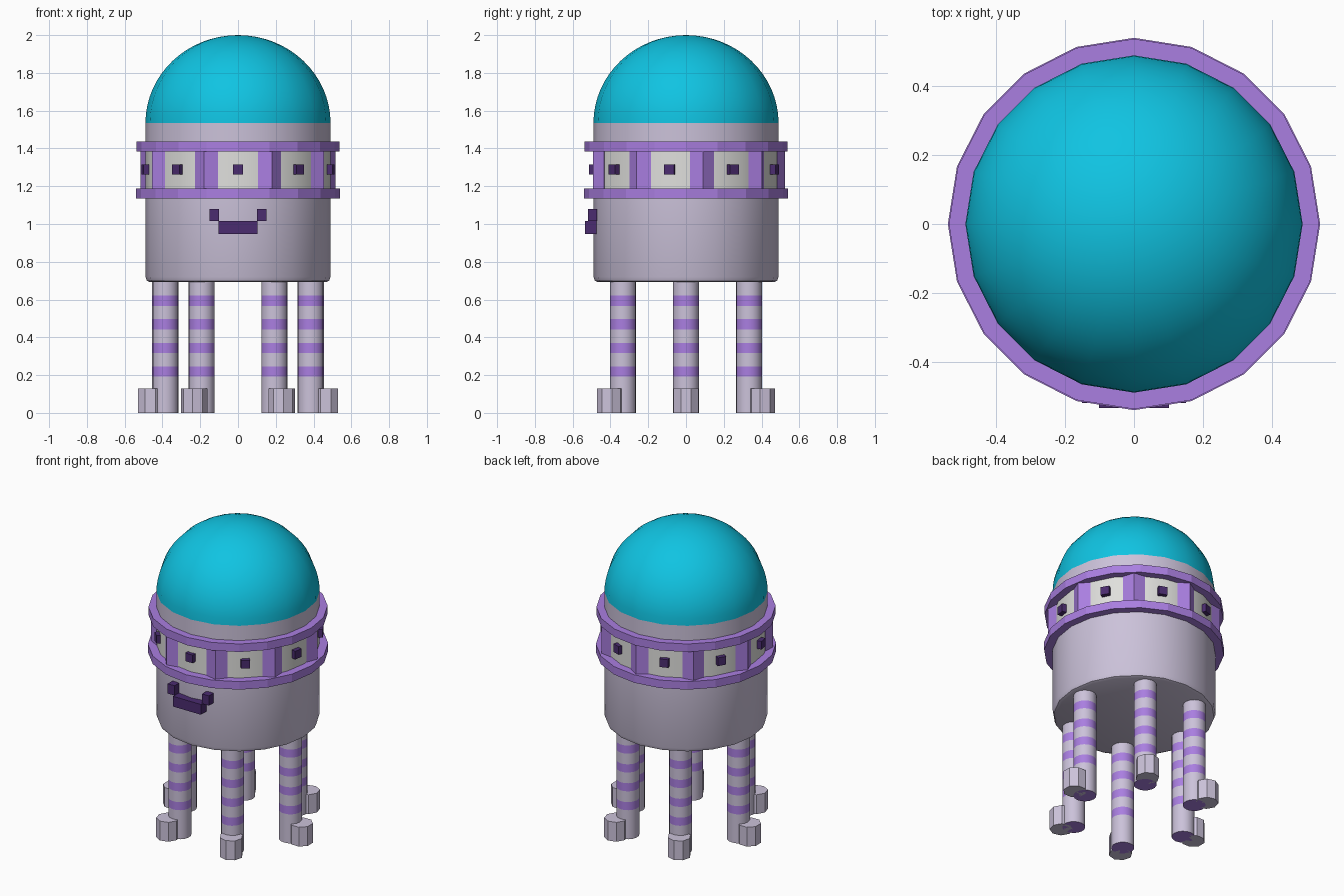
import bpy, bmesh
from math import pi, sin, cos, radians
from mathutils import Matrix

if "Cube" in bpy.data.objects:
    bpy.data.objects.remove(bpy.data.objects["Cube"], do_unlink=True)


def material(name, rgb):
    mat = bpy.data.materials.new(name)
    mat.use_nodes = True
    mat.diffuse_color = (*rgb, 1)
    mat.node_tree.nodes["Principled BSDF"].inputs["Base Color"].default_value = (*rgb, 1)
    return mat


LILAC = material("pale lilac", (0.60, 0.54, 0.70))
PURPLE = material("purple", (0.40, 0.21, 0.75))
WHITE = material("off white", (0.74, 0.74, 0.72))
DARK = material("dark purple", (0.07, 0.025, 0.16))
TEAL = material("bright cyan", (0.005, 0.55, 0.76))


def finish(bm, name, mats, smooth=30, matrix=Matrix(), rule=None):
    """Turn a bmesh into an object; rule picks a material slot per face."""
    bmesh.ops.recalc_face_normals(bm, faces=bm.faces)
    if rule:
        for f in bm.faces:
            f.material_index = rule(f.calc_center_median().z)
    bm.transform(matrix)
    mesh = bpy.data.meshes.new(name)
    bm.to_mesh(mesh)
    bm.free()
    for m in mats:
        mesh.materials.append(m)
    if smooth:
        mesh.shade_smooth()
        mesh.set_sharp_from_angle(angle=radians(smooth))
    obj = bpy.data.objects.new(name, mesh)
    bpy.context.collection.objects.link(obj)
    return obj


def revolve(name, profile, mats, sides=20, closed=False, phase=0, **kw):
    """Spin a (radius, height) profile around z."""
    bm = bmesh.new()
    vs = [bm.verts.new((r * cos(phase), r * sin(phase), z)) for r, z in profile]
    pairs = list(zip(vs, vs[1:])) + ([(vs[-1], vs[0])] if closed else [])
    es = [bm.edges.new(p) for p in pairs]
    bmesh.ops.spin(bm, geom=vs + es, axis=(0, 0, 1), cent=(0, 0, 0),
                   angle=2 * pi, steps=sides)
    bmesh.ops.remove_doubles(bm, verts=bm.verts, dist=0.0005)
    return finish(bm, name, mats, **kw)


def box(name, size, centre, mat, turn=Matrix()):
    bm = bmesh.new()
    bmesh.ops.create_cube(bm, size=1)
    bm.transform(Matrix.Translation(centre) @ Matrix.Diagonal((*size, 1)))
    return finish(bm, name, [mat], smooth=0, matrix=turn)


def around(degrees):
    """Rotation that carries the front direction around the body."""
    return Matrix.Rotation(radians(degrees), 4, 'Z')


# Body with a rounded lower edge and a white strip behind the window band
R = 0.49
revolve("body",
        [(0, 0.692), (0.465, 0.692), (0.482, 0.699), (R, 0.72), (R, 1.16),
         (R, 1.41), (R, 1.534), (0, 1.534)],
        [LILAC, WHITE], rule=lambda z: int(1.16 < z < 1.41))

# Dome
steps = 16
revolve("dome", [(R * cos(i * pi / 2 / steps), 1.534 + 0.466 * sin(i * pi / 2 / steps))
                 for i in range(steps + 1)], [TEAL])

# Faceted rings above and below the band
for name, z, r in (("upper_ring", 1.383, 0.538), ("lower_ring", 1.135, 0.541)):
    revolve(name, [(0.47, z), (r, z), (r, z + 0.053), (0.47, z + 0.053)],
            [PURPLE], closed=True, smooth=0)

# Nine window studs with ridged pillars between them
for i in range(9):
    box(f"stud_{i + 1}", (0.054, 0.06, 0.054), (0, -0.483, 1.288), DARK, around(40 * i))
    bm = bmesh.new()
    bmesh.ops.create_cone(bm, cap_ends=True, segments=4, radius1=1, radius2=1, depth=0.2)
    bm.transform(Matrix.Translation((0, -0.485, 1.285)) @ Matrix.Diagonal((0.065, 0.04, 1, 1)))
    finish(bm, f"pillar_{i + 1}", [PURPLE], smooth=0, matrix=around(20 + 40 * i))

# Smiling mouth
box("mouth_bar", (0.204, 0.06, 0.068), (0, -0.504, 0.982), DARK)
for side, name in ((1, "left"), (-1, "right")):
    box(f"mouth_corner_{name}", (0.05, 0.05, 0.065), (side * 0.126, -0.495, 1.048), DARK)

# Six striped legs, each with a toe pointing outwards
heights = [0]
for z in (0.192, 0.317, 0.442, 0.567):
    heights += [z, z + 0.054]
heights.append(0.70)


def stripe(z):
    if z < 0.001:
        return 1
    return sum(z > h for h in heights[1:]) % 2


for i in range(6):
    turn = around(30 + 60 * i)
    r = 0.069
    revolve(f"leg_{i + 1}", [(0, 0)] + [(r, h) for h in heights] + [(0, 0.70)],
            [LILAC, PURPLE], sides=16, rule=stripe,
            matrix=turn @ Matrix.Translation((0, -0.385, 0)))
    revolve(f"toe_{i + 1}", [(0, 0), (0.071, 0), (0.071, 0.128), (0, 0.128)],
            [LILAC], sides=8, phase=pi / 8,
            matrix=turn @ Matrix.Translation((0, -0.464, 0)))
